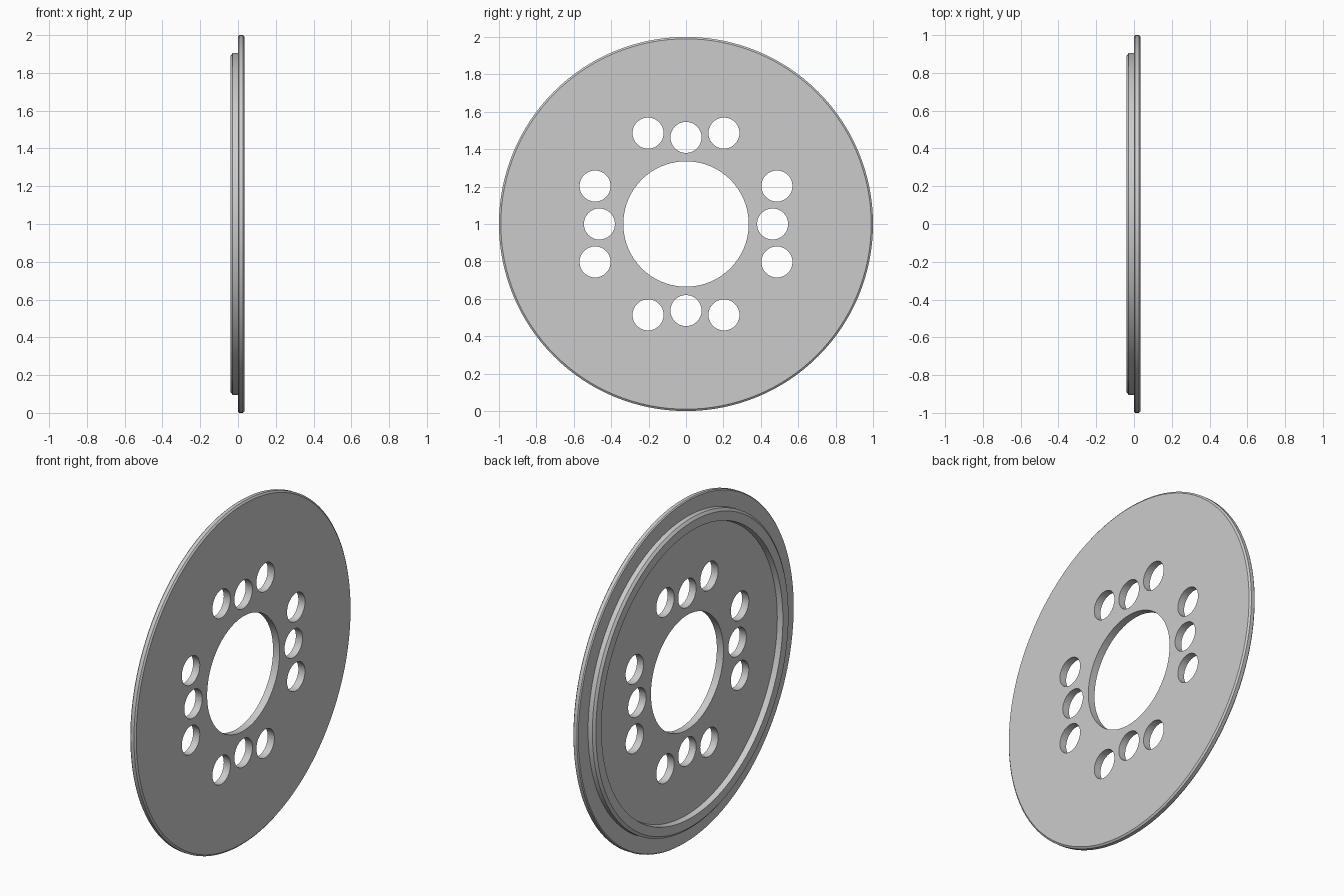
import bpy, bmesh, math
from mathutils import Matrix

cube = bpy.data.objects.get("Cube")
if cube:
    bpy.data.objects.remove(cube, do_unlink=True)

CENTRE = Matrix.Translation((0, 0, 1))

metal = bpy.data.materials.new("grey metal")
metal.use_nodes = True
GREY = (0.6, 0.6, 0.6, 1)
metal.diffuse_color = GREY
metal.node_tree.nodes["Principled BSDF"].inputs["Base Color"].default_value = GREY


def make_object(name, bm):
    bmesh.ops.recalc_face_normals(bm, faces=bm.faces)
    mesh = bpy.data.meshes.new(name)
    bm.to_mesh(mesh)
    bm.free()
    mesh.materials.append(metal)
    obj = bpy.data.objects.new(name, mesh)
    bpy.context.collection.objects.link(obj)
    return obj


# Flange plate with raised ring: closed (x, radius) section turned about x
section = [(0.035, 0.335), (0.035, 0.99), (0.027, 1.0), (0.006, 1.0), (0.0, 0.995),
           (0.0, 0.905), (-0.028, 0.905), (-0.04, 0.89), (-0.04, 0.838),
           (-0.008, 0.832), (-0.008, 0.335)]
bm = bmesh.new()
verts = [bm.verts.new((x, 0, r)) for x, r in section]
edges = [bm.edges.new((v, verts[i - 1])) for i, v in enumerate(verts)]
bmesh.ops.spin(bm, geom=verts + edges, cent=(0, 0, 0), axis=(1, 0, 0),
               angle=math.tau, steps=128)
bmesh.ops.remove_doubles(bm, verts=bm.verts, dist=1e-4)
bm.transform(CENTRE)
disc = make_object("flanged_disc", bm)

# Bolt holes: a group of three repeated every quarter turn
bm = bmesh.new()
for quarter in range(4):
    turn = Matrix.Rotation(quarter * math.pi / 2, 4, 'X')
    for y, z in ((-0.203, 0.486), (0, 0.463), (0.203, 0.486)):
        place = CENTRE @ turn @ Matrix.Translation((0, y, z)) @ Matrix.Rotation(math.pi / 2, 4, 'Y')
        bmesh.ops.create_cone(bm, cap_ends=True, segments=48, radius1=0.083,
                              radius2=0.083, depth=0.3, matrix=place)
cutter = make_object("bolt_hole_cutter", bm)
cutter.hide_render = True

cut = disc.modifiers.new("bolt holes", 'BOOLEAN')
cut.operation = 'DIFFERENCE'
cut.solver = 'EXACT'
cut.object = cutter
bpy.ops.object.select_all(action='DESELECT')
disc.select_set(True)
bpy.context.view_layer.objects.active = disc
bpy.ops.object.modifier_apply(modifier=cut.name)
bpy.data.objects.remove(cutter, do_unlink=True)

# Smooth round walls, keep chamfers and rims crisp
bpy.ops.object.shade_smooth_by_angle(angle=math.radians(25))
